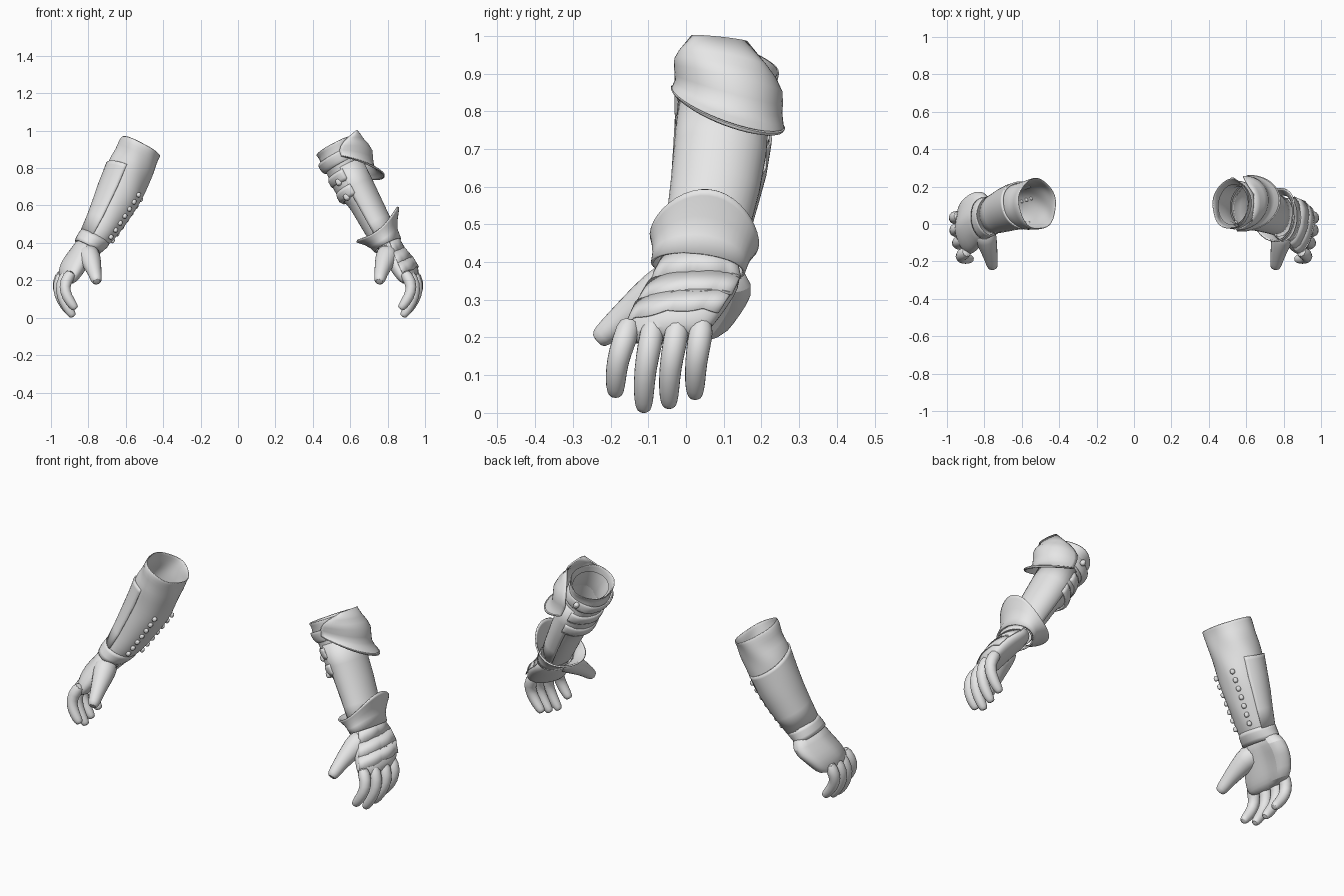
import bpy, bmesh
from math import sin, cos, pi, radians
from mathutils import Vector

if "Cube" in bpy.data.objects:
    bpy.data.objects.remove(bpy.data.objects["Cube"])

grey = bpy.data.materials.new("light_grey")
grey.use_nodes = True
grey.diffuse_color = (0.8, 0.8, 0.8, 1)
grey.node_tree.nodes["Principled BSDF"].inputs["Base Color"].default_value = (0.8, 0.8, 0.8, 1)

ELBOW = Vector((0.515, 0.105, 0.92))
WRIST = Vector((0.79, 0.035, 0.40))
ARM = (WRIST - ELBOW).normalized()
HAND = Vector((0.4, 0, -0.9)).normalized()


def frame(d):
    """Outward (u) and backward (v) axes across direction d."""
    v = (Vector((0, 1, 0)) - d * d.y).normalized()
    return d.cross(v), v


def on_arm(t, u, v):
    """Point at distance t below the elbow, u outward, v backward, on a slightly bowed arm."""
    a, b = frame(ARM)
    return ELBOW + ARM * t + a * u + b * (v + 0.016 * sin(pi * max(0, t) / 0.6))


def skin(name, rows, side, closed=True, caps=False, thick=0.0, subdiv=0):
    """Skin rows of points; side -1 reflects the part to the right arm."""
    bm = bmesh.new()
    grid = [[bm.verts.new((p.x * side, p.y, p.z)) for p in row] for row in rows]
    n = len(rows[0])

    def face(vs):
        bm.faces.new(vs if side > 0 else vs[::-1])

    for a, b in zip(grid, grid[1:]):
        for j in range(n if closed else n - 1):
            k = (j + 1) % n
            face([a[j], b[j], b[k], a[k]])
    if caps:
        face(grid[0])
        face(grid[-1][::-1])
    me = bpy.data.meshes.new(name)
    bm.to_mesh(me)
    bm.free()
    me.materials.append(grey)
    ob = bpy.data.objects.new(name, me)
    bpy.context.collection.objects.link(ob)
    if thick:
        m = ob.modifiers.new("thickness", "SOLIDIFY")
        m.thickness, m.offset = thick, -1
    if subdiv:
        ob.modifiers.new("smooth", "SUBSURF").levels = subdiv
        ob.modifiers["smooth"].render_levels = subdiv
    bpy.ops.object.select_all(action="DESELECT")
    ob.select_set(True)
    bpy.context.view_layer.objects.active = ob
    bpy.ops.object.shade_smooth_by_angle(angle=radians(40))


def arm_rows(rings, start=0, end=360, n=32, wrinkle=0.0, slant=None, shift=None):
    """Rings of (t, u offset, u radius, v radius) over an angle range."""
    full = end - start == 360
    rows = []
    for t, off, ru, rv in rings:
        row = []
        for j in range(n):
            f = radians(start + (end - start) * j / (n if full else n - 1))
            k = 1 + wrinkle * sin(3 * f + 45 * t) * cos(2 * f - 20 * t)
            row.append(on_arm(t + (slant(f, t) if slant else 0), off + ru * k * cos(f),
                              rv * k * sin(f) + (shift(t) if shift else 0)))
        rows.append(row)
    return rows


def tube(name, points, radii, side, n=10):
    """Closed tapering limb along a path."""
    pts = [Vector(p) for p in points]
    rows = []
    for i, (p, r) in enumerate(zip(pts, radii)):
        d = (pts[min(i + 1, len(pts) - 1)] - pts[max(i - 1, 0)]).normalized()
        u, v = frame(d)
        rows.append([p + u * r * cos(2 * pi * j / n) + v * r * sin(2 * pi * j / n) for j in range(n)])
    skin(name, rows, side, caps=True, subdiv=1)


# Palm rings: centre, half thickness, half width, twist toward the front
PALM = [((0.79, 0.035, 0.41), 0.068, 0.1, 0), ((0.828, 0.025, 0.35), 0.065, 0.126, 0.12),
        ((0.868, -0.003, 0.30), 0.065, 0.136, 0.24), ((0.9, -0.033, 0.25), 0.06, 0.134, 0.3),
        ((0.918, -0.05, 0.21), 0.045, 0.12, 0.3), ((0.923, -0.053, 0.19), 0.02, 0.09, 0.3)]


def palm_rows(rings, start, end, n, grow=0.0, heel=0.0, edge=0.0):
    u, v = frame(HAND)
    rows = []
    for i, (c, ru, rv, twist) in enumerate(rings):
        a, b = u * cos(twist) - v * sin(twist), v * cos(twist) + u * sin(twist)
        row = []
        for j in range(n):
            f = radians(start + (end - start) * j / (n if end - start == 360 else n - 1))
            p = Vector(c) + a * (ru + grow) * cos(f) + b * (rv + grow) * sin(f)
            if sin(f) > 0.5 and 0 < i < 5:
                p += Vector((-0.02, 0.035, -0.02)) * heel
            if i == len(rings) - 1:
                p += HAND * edge * abs(sin(4 * f))
            row.append(p)
        rows.append(row)
    return rows


def hand(label, side, heel):
    skin(label + "_palm", palm_rows(PALM, 0, 360, 20, heel=heel), side, caps=True, subdiv=1)
    # name, knuckle y, tip y, tip height, outward shift
    for name, y0, y1, low, out in (("index", -0.145, -0.187, 0.045, -0.036), ("middle", -0.083, -0.112, 0.004, -0.012),
                                   ("ring", -0.018, -0.045, 0.015, 0.006), ("little", 0.045, 0.024, 0.04, 0.01)):
        path = []
        for s, x in ((0, 0.92), (0.3, 0.957), (0.55, 0.952), (0.8, 0.92), (0.95, 0.893), (1, 0.885)):
            path.append((x + out * (1 - 0.5 * s), y0 + (y1 - y0) * min(1, s * 1.6), 0.25 + (low - 0.25) * s))
        tube(f"{label}_{name}_finger", path, (0.035, 0.034, 0.031, 0.029, 0.024, 0.015), side)
    thumb = [(0.81, -0.02, 0.355), (0.79, -0.08, 0.315), (0.775, -0.14, 0.272),
             (0.765, -0.185, 0.236), (0.757, -0.222, 0.203), (0.754, -0.238, 0.19)]
    tube(label + "_thumb", thumb, (0.07, 0.062, 0.048, 0.038, 0.033, 0.022), side)


def knob(name, t, u, v, size, side):
    c = on_arm(t, u, v)
    tube(name, [c - ARM * size, c - ARM * size * 0.6, c + ARM * size * 0.6, c + ARM * size],
         (size * 0.4, size, size, size * 0.4), side, n=8)


# Hands
hand("left", 1, 0.0)
hand("right", -1, 1.0)

# Right sleeve, with lacing down both edges of the inner side
sleeve = [(0, 0, 0.115, 0.14), (0.03, 0, 0.118, 0.138), (0.08, -0.004, 0.118, 0.132), (0.13, -0.006, 0.125, 0.13),
          (0.2, -0.01, 0.124, 0.126), (0.28, -0.015, 0.121, 0.122), (0.37, -0.016, 0.11, 0.115),
          (0.46, -0.016, 0.097, 0.107), (0.55, -0.011, 0.084, 0.1), (0.61, 0, 0.07, 0.094)]
skin("right_sleeve", arm_rows(sleeve, wrinkle=0.05), -1, thick=0.006, subdiv=1)
for edge, angle in (("front", -138), ("back", 155)):
    f = radians(angle)
    for i in range(7):
        s = i / 6
        knob(f"right_{edge}_lacing_{i + 1}", 0.25 + 0.27 * s, -0.014 + (0.128 - 0.034 * s) * cos(f),
             (0.128 - 0.022 * s) * sin(f), 0.014, -1)

# Right bracer over the outer half of the forearm, and its wrist cuff
bracer = [(0.17, -0.003, 0.13, 0.134), (0.19, -0.004, 0.127, 0.132), (0.28, -0.012, 0.124, 0.128),
          (0.37, -0.014, 0.113, 0.121), (0.46, -0.014, 0.101, 0.113), (0.56, -0.01, 0.087, 0.104)]
skin("right_bracer", arm_rows(bracer, -78, 125, 28, 0.015,
     lambda f, t: 0.03 * sin(f) * (0.56 - t) / 0.39), -1, closed=False, thick=0.01)
cuff = [(0.55, -0.008, 0.085, 0.104), (0.57, -0.006, 0.086, 0.107), (0.6, 0, 0.081, 0.11), (0.62, 0.003, 0.076, 0.112)]
skin("right_wrist_cuff", arm_rows(cuff), -1, thick=0.006)

# Left sleeve, bunched on the inner side, with a rolled top band
left_sleeve = [(0, 0, 0.112, 0.138), (0.03, 0, 0.104, 0.128), (0.06, -0.01, 0.108, 0.125),
               (0.12, -0.006, 0.098, 0.12), (0.18, -0.013, 0.099, 0.12), (0.27, -0.015, 0.096, 0.118),
               (0.31, -0.004, 0.084, 0.113), (0.38, 0, 0.08, 0.11), (0.48, 0, 0.077, 0.102), (0.6, 0, 0.068, 0.095)]
skin("left_sleeve", arm_rows(left_sleeve, wrinkle=0.04), 1, thick=0.006, subdiv=1)
skin("left_inner_lining", arm_rows([(0.03, 0, 0.09, 0.11), (0.09, 0, 0.082, 0.1), (0.17, 0, 0.09, 0.112)]), 1)
band = [(0.05, -0.012, 0.112, 0.128), (0.06, -0.012, 0.119, 0.132), (0.1, -0.012, 0.116, 0.13), (0.115, -0.01, 0.104, 0.122)]
skin("left_upper_band", arm_rows(band, wrinkle=0.04), 1, thick=0.008, subdiv=1)

# Left forearm plate with straps and buckles on the inner side
vambrace = [(0.13, 0, 0.1, 0.123), (0.25, 0, 0.096, 0.123), (0.36, 0, 0.091, 0.119), (0.47, 0, 0.086, 0.112), (0.57, 0, 0.08, 0.108)]
skin("left_forearm_plate", arm_rows(vambrace, -115, 115, 24), 1, closed=False, thick=0.008)
for i, t in enumerate((0.175, 0.265)):
    strap = [(t - 0.032, -0.012, 0.099, 0.122), (t - 0.014, -0.012, 0.105, 0.125),
             (t + 0.014, -0.012, 0.105, 0.125), (t + 0.032, -0.012, 0.094, 0.12)]
    skin(f"left_strap_{i + 1}", arm_rows(strap, 95, 265, 16, 0.03), 1, closed=False, thick=0.008)
    knob(f"left_buckle_{i + 1}", t + 0.02, -0.07, -0.094, 0.02, 1)
knob("left_back_buckle", 0.07, -0.03, 0.133, 0.017, 1)

# Left elbow plate: flat-topped and domed, with a flared lower lip
dome = [(-0.007, 0.14, 0.01, 0.075), (0.05, 0.085, 0.072, 0.118), (0.085, 0.06, 0.106, 0.137),
        (0.125, 0.04, 0.128, 0.146), (0.17, 0.025, 0.125, 0.146), (0.205, 0.02, 0.118, 0.145),
        (0.24, 0.02, 0.126, 0.148), (0.265, 0.02, 0.138, 0.151), (0.278, 0.02, 0.142, 0.153)]


def dome_slant(f, t):
    return (t + 0.007) * (-0.5 + 0.45 * cos(f - 0.35))


def dome_shift(t):
    return min(0.012, -0.016 + 0.2 * t)


skin("left_elbow_plate", arm_rows(dome, -95, 95, 25, 0, dome_slant, dome_shift), 1, closed=False, thick=0.008)
lip = [(0.27, 0.02, 0.143, 0.153), (0.277, 0.02, 0.146, 0.155), (0.284, 0.02, 0.142, 0.153)]
skin("left_elbow_plate_lip", arm_rows(lip, -95, 95, 25, 0, dome_slant, dome_shift), 1, closed=False, thick=0.006)

# Left flared gauntlet cuff with a raised outer point
flare = [(0.505, 0.008, 0.145, 0.146), (0.515, 0.007, 0.137, 0.142), (0.545, 0.004, 0.108, 0.133),
         (0.575, 0.002, 0.088, 0.128), (0.61, 0.004, 0.08, 0.126)]
skin("left_gauntlet_cuff", arm_rows(flare, 0, 360, 40, 0,
     lambda f, t: (0.61 - t) / 0.105 * (-0.03 * cos(f) - 0.022 * cos(2 * f))), 1, thick=0.008)

# Left thin overlapping plates on the back of the hand
for i in range(3):
    skin(f"left_hand_plate_{i + 1}", palm_rows(PALM[i:i + 2], -75, 75, 33, 0.003 - 0.001 * i, edge=0.008),
         1, closed=False, thick=0.004)
